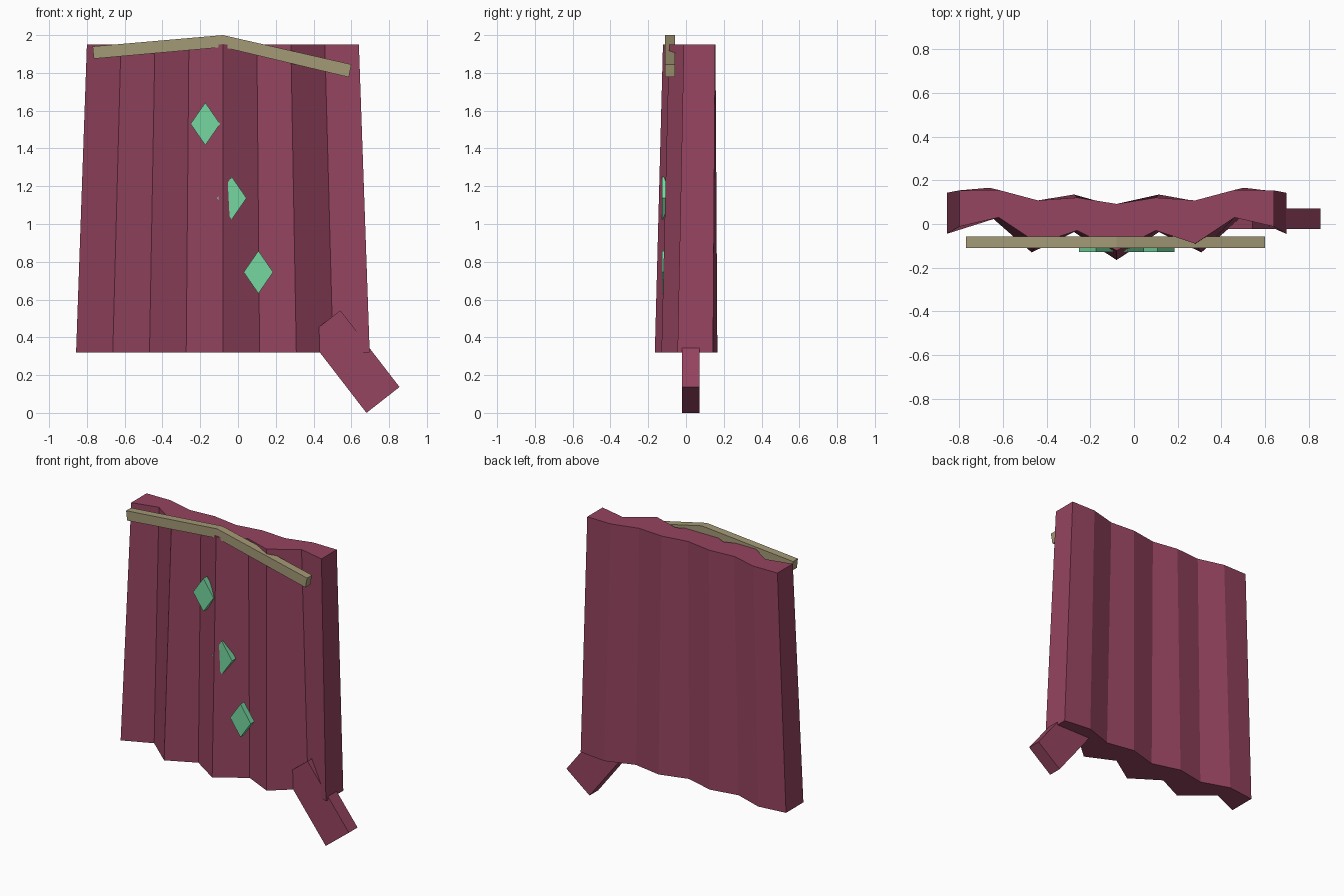
import bpy, bmesh

if "Cube" in bpy.data.objects:
    bpy.data.objects.remove(bpy.data.objects["Cube"])


def material(name, rgb):
    m = bpy.data.materials.new(name)
    m.diffuse_color = (*rgb, 1)
    m.use_nodes = True
    m.node_tree.nodes["Principled BSDF"].inputs["Base Color"].default_value = m.diffuse_color
    return m


CLOTH = material("cloth", (0.30, 0.058, 0.115))
WOOD = material("wood", (0.37, 0.32, 0.18))
GREEN = material("green", (0.18, 0.68, 0.35))


def finish(name, bm, mat):
    bmesh.ops.recalc_face_normals(bm, faces=bm.faces)
    me = bpy.data.meshes.new(name)
    bm.to_mesh(me)
    bm.free()
    me.materials.append(mat)
    ob = bpy.data.objects.new(name, me)
    bpy.context.collection.objects.link(ob)
    return ob


def slab(name, outline, y0, y1, mat):
    """Extrude an (x, z) outline from y0 to y1."""
    bm = bmesh.new()
    face = bm.faces.new([bm.verts.new((x, y0, z)) for x, z in outline])
    new = bmesh.ops.extrude_face_region(bm, geom=[face])["geom"]
    moved = [v for v in new if isinstance(v, bmesh.types.BMVert)]
    bmesh.ops.translate(bm, verts=moved, vec=(0, y1 - y0, 0))
    finish(name, bm, mat)


def mirrored(half):
    return half + half[-2::-1]


# Pleated cloth: half profiles of front and back depth, mirrored about the middle ridge
MID = -0.08
top = (1.95, 0.18, mirrored([-0.012, 0.03, -0.09, -0.03, -0.122]),
       mirrored([0.154, 0.156, 0.108, 0.121, 0.092]))
bottom = (0.32, 0.1943, mirrored([-0.045, 0.04, -0.13, -0.037, -0.165]),
          mirrored([0.143, 0.166, 0.10, 0.135, 0.08]))
bm = bmesh.new()
rings = []
for z, step, front, back in (top, bottom):
    for depths in (front, back):
        rings.append([bm.verts.new((MID + (i - 4) * step, y, z))
                      for i, y in enumerate(depths)])
tf, tb, bf, bb = rings
loop = [tf, tb, bb, bf]
for k in range(4):
    a, b = loop[k], loop[(k + 1) % 4]
    for i in range(8):
        bm.faces.new((a[i], a[i + 1], b[i + 1], b[i]))
for i in (0, 8):
    bm.faces.new([r[i] for r in loop])
finish("pleated_cloth", bm, CLOTH)

# Bent trim across the top
slab("top_trim", [(-0.77, 1.94), (-0.763, 1.875), (-0.08, 1.936),
                  (0.587, 1.777), (0.60, 1.845), (-0.08, 2.0)],
     -0.11, -0.057, WOOD)

# Diamond ornaments
for n, (x, z) in enumerate([(-0.173, 1.53), (-0.033, 1.137), (0.108, 0.745)]):
    slab(f"diamond_{n + 1}", [(x - 0.078, z), (x, z - 0.113),
                              (x + 0.078, z), (x, z + 0.113)],
         -0.128, -0.088, GREEN)

# Slanted tail at the lower right corner
slab("corner_tail", [(0.68, 0.0), (0.855, 0.137), (0.542, 0.543), (0.367, 0.406)],
     -0.022, 0.072, CLOTH)
